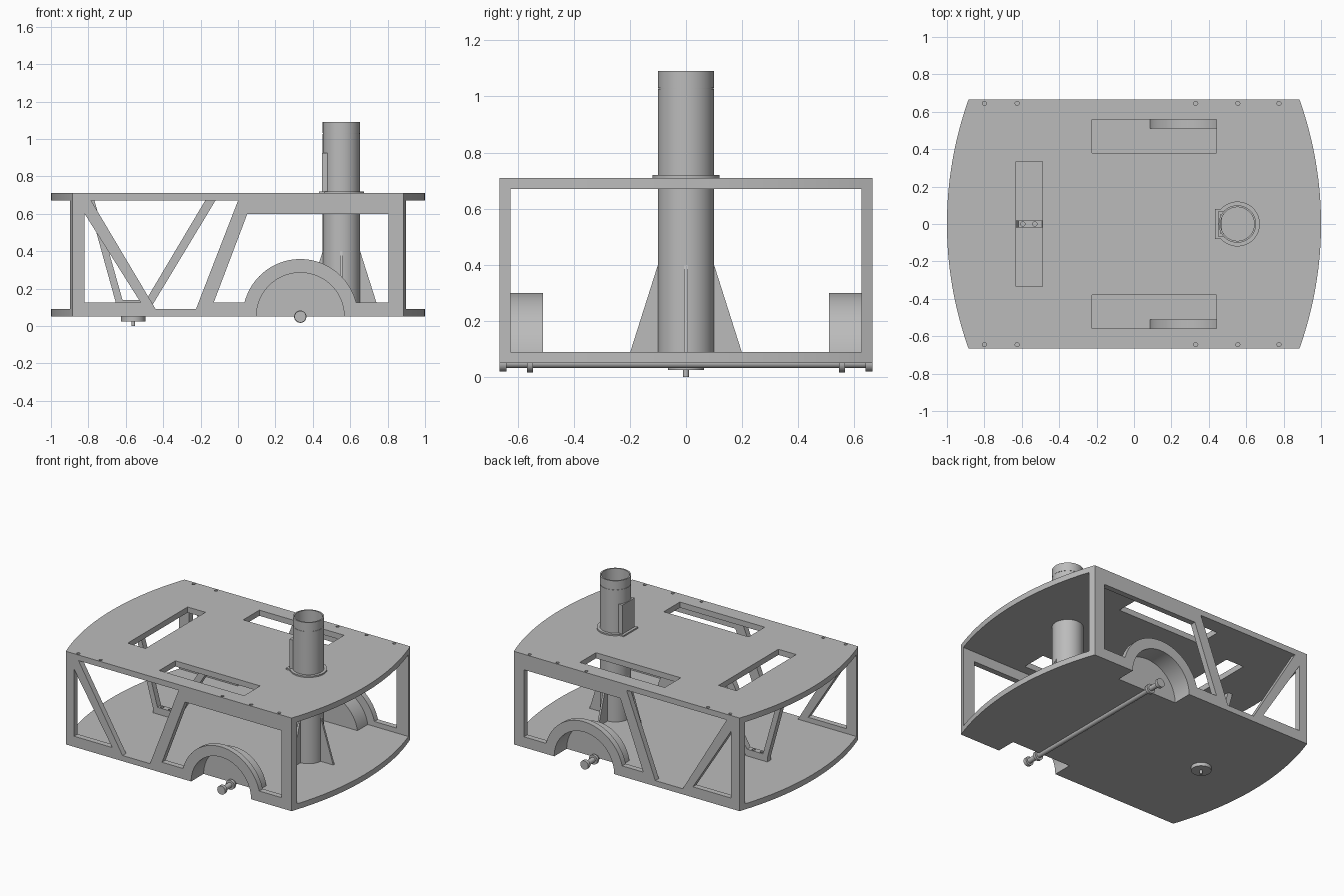
import bpy, bmesh, math
from mathutils import Matrix, Vector

cube = bpy.data.objects.get("Cube")
if cube:
    bpy.data.objects.remove(cube, do_unlink=True)

grey = bpy.data.materials.new("light_grey")
grey.use_nodes = True
grey.diffuse_color = (0.5, 0.5, 0.5, 1)
grey.node_tree.nodes["Principled BSDF"].inputs["Base Color"].default_value = (0.5, 0.5, 0.5, 1)

HALF_W, HALF_L, CORNER, THICK = 0.665, 1.0, 0.885, 0.04
BOTTOM, TOP = 0.05, 0.71
TUBE_X, WHEEL_X = 0.553, 0.333
BULGE = HALF_L - CORNER
ARC_R = (HALF_W ** 2 + BULGE ** 2) / (2 * BULGE)


def end_x(y):
    """Half length of the platform at a given y, following the curved end."""
    return HALF_L - ARC_R + math.sqrt(ARC_R ** 2 - y ** 2)


def finish(bm, name, smooth=False):
    bmesh.ops.recalc_face_normals(bm, faces=bm.faces)
    mesh = bpy.data.meshes.new(name)
    bm.to_mesh(mesh)
    bm.free()
    mesh.materials.append(grey)
    ob = bpy.data.objects.new(name, mesh)
    bpy.context.collection.objects.link(ob)
    if smooth:
        smooth_shade(ob)
    return ob


def select(ob):
    bpy.ops.object.select_all(action='DESELECT')
    ob.select_set(True)
    bpy.context.view_layer.objects.active = ob


def smooth_shade(ob):
    select(ob)
    bpy.ops.object.shade_smooth_by_angle(angle=math.radians(30))


def prism(name, outlines, axis):
    """Extrude each (points, low, high) outline along y or z."""
    bm = bmesh.new()
    for points, low, high in outlines:
        place = (lambda a, b, d: (a, d, b)) if axis == 'y' else (lambda a, b, d: (a, b, d))
        face = bm.faces.new([bm.verts.new(place(a, b, low)) for a, b in points])
        new = bmesh.ops.extrude_face_region(bm, geom=[face])["geom"]
        shift = Vector(place(0, 0, high - low))
        bmesh.ops.translate(bm, vec=shift, verts=[v for v in new if isinstance(v, bmesh.types.BMVert)])
    return finish(bm, name)


def cut(ob, cutter):
    cutter.hide_render = True
    select(ob)
    mod = ob.modifiers.new("cut", 'BOOLEAN')
    mod.operation, mod.solver, mod.object = 'DIFFERENCE', 'EXACT', cutter
    bpy.ops.object.modifier_apply(modifier=mod.name)
    bpy.data.objects.remove(cutter, do_unlink=True)


def lathe(name, profile, centre, along_y=False, steps=64):
    """Spin a closed (radius, height) profile about its axis."""
    bm = bmesh.new()
    vs = [bm.verts.new((r, 0, h)) for r, h in profile]
    es = [bm.edges.new((vs[i - 1], vs[i])) for i in range(len(vs))]
    bmesh.ops.spin(bm, geom=vs + es, cent=(0, 0, 0), axis=(0, 0, 1),
                   angle=math.tau, steps=steps, use_merge=True)
    bmesh.ops.remove_doubles(bm, verts=bm.verts, dist=1e-5)
    if along_y:
        bmesh.ops.rotate(bm, verts=bm.verts, matrix=Matrix.Rotation(math.pi / 2, 3, 'X'))
    bmesh.ops.translate(bm, vec=centre, verts=bm.verts)
    return finish(bm, name, True)


def arc(cx, cy, r, start, end, n):
    return [(cx + r * math.cos(start + (end - start) * i / n),
             cy + r * math.sin(start + (end - start) * i / n)) for i in range(n + 1)]


def circle(cx, cy, r, n=16):
    return arc(cx, cy, r, 0, math.tau, n)[:-1]


def rect(x0, x1, y0, y1):
    return [(x0, y0), (x1, y0), (x1, y1), (x0, y1)]


def wheel_hole(name):
    shape = arc(WHEEL_X, BOTTOM, 0.235, 0, math.pi, 40)
    shape += [(WHEEL_X - 0.235, 0), (WHEEL_X + 0.235, 0)]
    return prism(name, [(shape, 0.525, 0.8), (shape, -0.8, -0.525)], 'y')


# Two platform decks with curved ends
ys = [HALF_W * (i / 16 - 1) for i in range(33)]
outline = [(end_x(y), y) for y in ys] + [(-end_x(y), y) for y in reversed(ys)]
lower_deck = prism("lower_deck", [(outline, BOTTOM, BOTTOM + THICK)], 'z')
upper_deck = prism("upper_deck", [(outline, TOP - THICK, TOP)], 'z')
cut(lower_deck, wheel_hole("deck_notch"))

slots = [rect(-0.63, -0.49, -0.335, 0.335), rect(-0.225, 0.44, 0.38, 0.56),
         rect(-0.225, 0.44, -0.56, -0.38), circle(TUBE_X, 0, 0.095, 48)]
cut(upper_deck, prism("deck_slots", [(s, 0.6, 0.8) for s in slots], 'z'))
screws = [circle(x, y, 0.011) for x in (-0.8, -0.625, 0.33, 0.555, 0.775) for y in (-0.645, 0.645)]
cut(upper_deck, prism("screw_holes", [(s, 0.685, 0.8) for s in screws], 'z'))
for deck in (lower_deck, upper_deck):
    smooth_shade(deck)

# Truss side walls with wheel arches
arch_r, sill = 0.308, 0.125
lean = math.asin((sill - BOTTOM) / arch_r)
triangle = [(-0.82, 0.60), (-0.82, sill), (-0.52, sill)]
trapezoid = [(-0.785, 0.67), (0, 0.67), (-0.225, 0.09), (-0.44, 0.09)]
bay = [(-0.13, sill), (0.05, 0.6), (0.805, 0.6), (0.805, sill)]
bay += arc(WHEEL_X, BOTTOM, arch_r, lean, math.pi - lean, 40)
for side, label in ((-1, "front"), (1, "back")):
    low, high = sorted((side * HALF_W, side * (HALF_W - THICK)))
    wall = prism(label + "_wall", [(rect(-CORNER, CORNER, BOTTOM, TOP), low, high)], 'y')
    for v in wall.data.vertices:
        v.co.x = math.copysign(end_x(v.co.y), v.co.x)
    cut(wall, prism("openings", [(p, low - 0.1, high + 0.1) for p in (triangle, trapezoid, bay)], 'y'))
    cut(wall, wheel_hole("arch_opening"))
    # Holes continue into the wall under the deck
    cut(wall, prism("wall_holes", [(s, 0.685, 0.8) for s in screws], 'z'))
    smooth_shade(wall)

    # Closed wheel well behind the arch
    low, high = sorted((side * 0.51, side * 0.645))
    well = prism(label + "_wheel_well", [(arc(WHEEL_X, BOTTOM, 0.25, 0, math.pi, 40), low, high)], 'y')
    cut(well, wheel_hole("well_hollow"))
    smooth_shade(well)

    # Axle end cap and inner collar
    for part, r, y, w in (("axle_cap", 0.031, 0.652, 0.012), ("axle_collar", 0.033, 0.556, 0.01)):
        lathe(label + "_" + part, [(0, -w), (r, -w), (r, w), (0, w)],
              (WHEEL_X, side * y, BOTTOM), True, 32)

lathe("axle", [(0, -0.65), (0.018, -0.65), (0.018, 0.65), (0, 0.65)], (WHEEL_X, 0, BOTTOM), True, 32)

# Mast tube with a groove under its top ring
lathe("mast_tube", [(0.09, 0.085), (0.1, 0.085), (0.1, 1.026), (0.098, 1.026), (0.098, 1.031),
                    (0.1, 1.031), (0.1, 1.09), (0.09, 1.09)], (TUBE_X, 0, 0))
lathe("mast_flange", [(0.097, 0.705), (0.12, 0.705), (0.12, 0.72), (0.097, 0.72)], (TUBE_X, 0, 0))
prism("flange_key", [(rect(0.432, 0.47, -0.08, 0.08), 0.705, 0.72)], 'z')
prism("mast_latch", [(rect(0.45, 0.462, -0.068, 0.068), 0.71, 0.925),
                     (rect(0.462, 0.482, -0.068, -0.05), 0.71, 0.925),
                     (rect(0.462, 0.482, 0.05, 0.068), 0.71, 0.925)], 'z')

# Four gusset fins at the foot of the mast
fin = [(0.095, 0.085), (0.2, 0.085), (0.1, 0.4), (0.095, 0.4)]
for i in range(4):
    gusset = prism("mast_gusset", [(fin, -0.007, 0.007)], 'y')
    turn = Matrix.Rotation(i * math.pi / 2, 4, 'Z')
    gusset.data.transform(Matrix.Translation((TUBE_X, 0, 0)) @ turn)

# Centre strut bracket over the caster
struts = [[(-0.807, 0.68), (-0.77, 0.68), (-0.612, 0.12), (-0.652, 0.12)],
          [(-0.17, 0.68), (-0.115, 0.68), (-0.465, 0.1), (-0.515, 0.1)]]
prism("caster_strut", [(p, -0.02, 0.02) for p in struts], 'y')
bracket = prism("caster_bracket", [(rect(-0.652, -0.48, 0.09, 0.138), -0.02, 0.02)], 'y')
cut(bracket, prism("bolt_holes", [(circle(x, 0, 0.012), 0.1, 0.2) for x in (-0.595, -0.53)], 'z'))

# Caster mount under the lower deck
lathe("caster_mount", [(0, 0.025), (0.065, 0.025), (0.065, 0.055), (0, 0.055)], (-0.56, 0, 0), steps=40)
lathe("caster_pin", [(0, 0), (0.01, 0), (0.01, 0.03), (0, 0.03)], (-0.56, 0, 0), steps=20)
